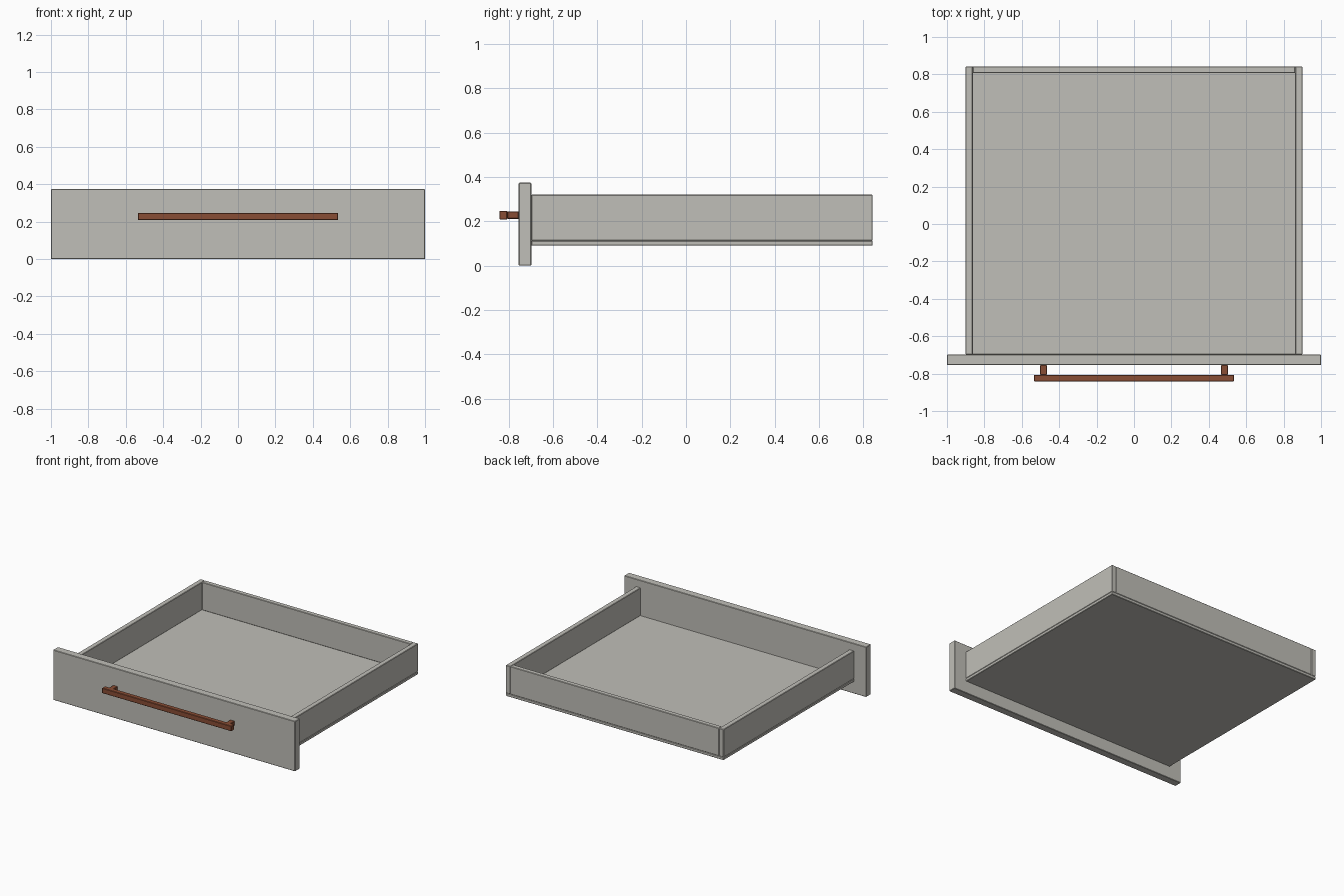
import bpy

if "Cube" in bpy.data.objects:
    bpy.data.objects.remove(bpy.data.objects["Cube"], do_unlink=True)


def make_material(name, colour):
    mat = bpy.data.materials.new(name)
    mat.use_nodes = True
    mat.diffuse_color = colour
    mat.node_tree.nodes["Principled BSDF"].inputs["Base Color"].default_value = colour
    return mat


grey = make_material("warm grey panel", (0.53, 0.52, 0.48, 1))
copper = make_material("copper brown", (0.25, 0.075, 0.035, 1))


def board(name, x, y, z, mat, bevel=0.003):
    """Box spanning the given (min, max) ranges, with slightly eased edges."""
    spans = (x, y, z)
    bpy.ops.mesh.primitive_cube_add(size=1, location=[(a + b) / 2 for a, b in spans])
    obj = bpy.context.object
    obj.name = name
    obj.scale = [b - a for a, b in spans]
    bpy.ops.object.transform_apply(location=False, rotation=False, scale=True)
    obj.data.materials.append(mat)
    mod = obj.modifiers.new("eased edges", 'BEVEL')
    mod.width = bevel
    mod.segments = 1
    return obj


# Key planes shared by neighbouring boards
FRONT, BACK = -0.698, 0.842
OUTER, INNER = 0.9, 0.862
FLOOR_TOP, RIM = 0.112, 0.32

# Drawer box
board("drawer_front", (-1, 1), (-0.755, FRONT), (0, 0.374), grey)
board("drawer_floor", (-OUTER, OUTER), (FRONT, BACK), (0.09, FLOOR_TOP), grey)
board("back_panel", (-INNER, INNER), (0.806, BACK), (FLOOR_TOP, RIM), grey)

# Bar handle
board("handle_bar", (-0.535, 0.535), (-0.842, -0.806), (0.208, 0.247), copper)

# Mirrored pairs
for side, s in (("left", 1), ("right", -1)):
    board(side + "_side_panel", sorted((s * INNER, s * OUTER)),
          (FRONT, BACK), (FLOOR_TOP, RIM), grey)
    board(side + "_handle_post", sorted((s * 0.465, s * 0.502)),
          (-0.807, -0.754), (0.211, 0.244), copper)
